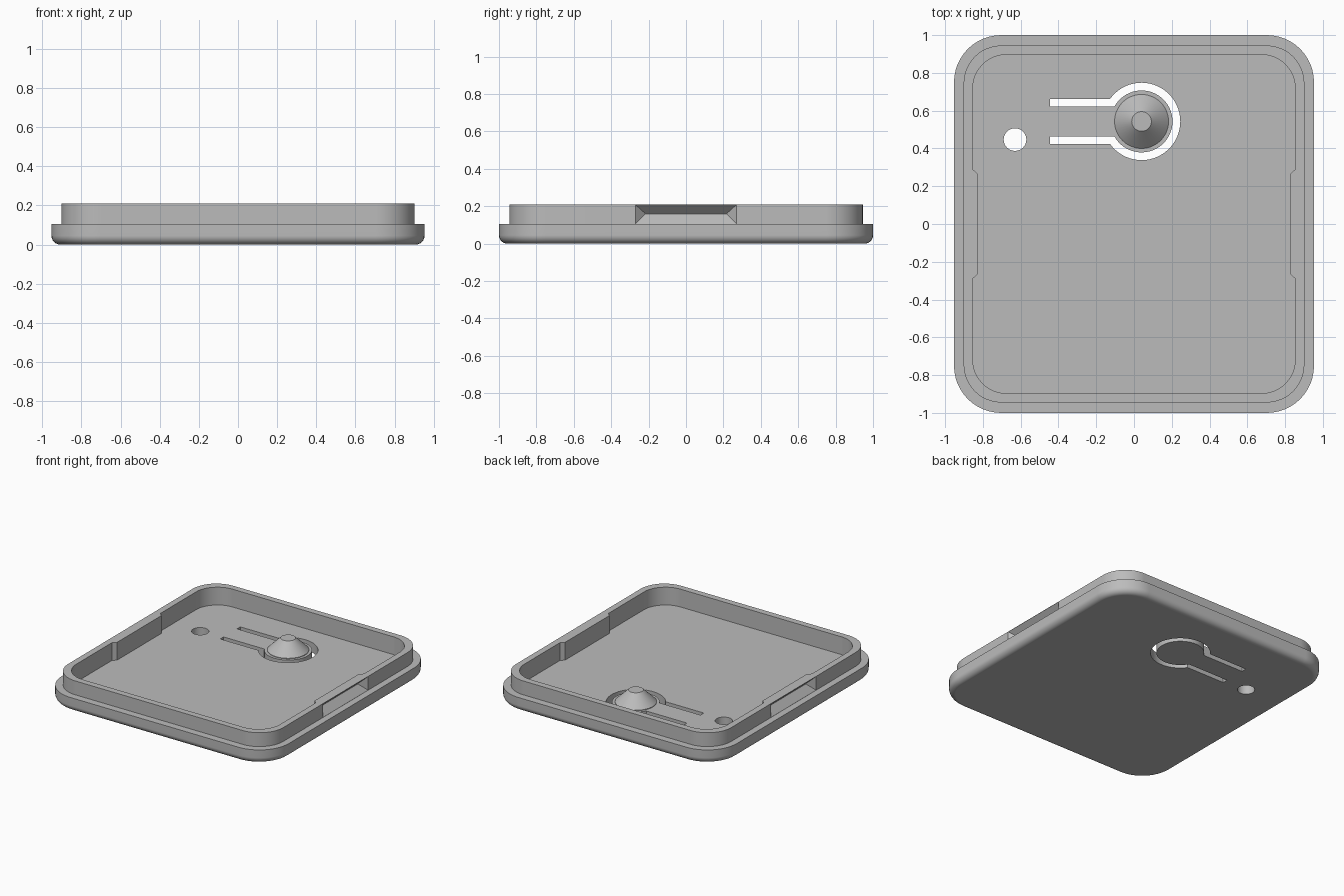
import bpy, bmesh
from math import sin, cos, pi, asin

if "Cube" in bpy.data.objects:
    bpy.data.objects.remove(bpy.data.objects["Cube"])

FLOOR, STEP, TOP = 0.075, 0.105, 0.21
BUTTON = (0.04, 0.543)

grey = bpy.data.materials.new("plain_grey")
grey.use_nodes = True
grey.diffuse_color = (0.5, 0.5, 0.5, 1)
grey.node_tree.nodes["Principled BSDF"].inputs["Base Color"].default_value = (0.5, 0.5, 0.5, 1)


def finish(bm, name):
    bmesh.ops.recalc_face_normals(bm, faces=bm.faces)
    mesh = bpy.data.meshes.new(name)
    bm.to_mesh(mesh)
    bm.free()
    mesh.materials.append(grey)
    obj = bpy.data.objects.new(name, mesh)
    bpy.context.collection.objects.link(obj)
    return obj


def arc(radius, start, end, steps, centre=(0, 0)):
    angles = [start + (end - start) * i / steps for i in range(steps + 1)]
    return [(centre[0] + radius * cos(a), centre[1] + radius * sin(a)) for a in angles]


def outline(hx, hy, r, bump=0):
    """Rounded rectangle whose long sides can step inward at the middle."""
    pts = []
    for k, (sx, sy) in enumerate([(1, 1), (-1, 1), (-1, -1), (1, -1)]):
        pts += arc(r, k * pi / 2, (k + 1) * pi / 2, 12, (sx * (hx - r), sy * (hy - r)))
        if k in (1, 3):
            side = -sy if k == 3 else -1
            side = 1 if k == 3 else -1
            for y, depth in [(0.29, 0), (0.265, bump), (-0.265, bump), (-0.29, 0)]:
                pts.append((side * (hx - depth), -side * y))
    return pts


def loft(loops, name):
    """Skin a list of (outline, z) rings and cap both ends."""
    bm = bmesh.new()
    rings = [[bm.verts.new((x, y, z)) for x, y in pts] for pts, z in loops]
    n = len(rings[0])
    for a, b in zip(rings, rings[1:]):
        for i in range(n):
            bm.faces.new((a[i], a[(i + 1) % n], b[(i + 1) % n], b[i]))
    bm.faces.new(rings[0][::-1])
    bm.faces.new(rings[-1])
    return finish(bm, name)


def cut(target, cutter):
    """Subtract the cutter and discard it."""
    mod = target.modifiers.new("cut", "BOOLEAN")
    mod.operation, mod.solver, mod.object = "DIFFERENCE", "EXACT", cutter
    bpy.context.view_layer.update()
    graph = bpy.context.evaluated_depsgraph_get()
    mesh = bpy.data.meshes.new_from_object(target.evaluated_get(graph))
    target.modifiers.clear()
    target.data = mesh
    bpy.data.objects.remove(cutter)


def smooth(obj):
    bpy.ops.object.select_all(action="DESELECT")
    obj.select_set(True)
    bpy.context.view_layer.objects.active = obj
    bpy.ops.object.shade_smooth_by_angle(angle=pi / 6)
    obj.modifiers.new("even_shading", "WEIGHTED_NORMAL").keep_sharp = True


# Cover: filleted base, stepped rim and recessed floor in one skin
HX, HY, R, FILLET = 0.953, 1.0, 0.25, 0.045
rings = []
for i in range(7):
    a = i / 6 * pi / 2
    inset = FILLET * (1 - sin(a))
    rings.append((outline(HX - inset, HY - inset, R - inset), FILLET * (1 - cos(a))))
rim_out = outline(0.902, 0.945, 0.2)
rim_in = outline(0.854, 0.897, 0.18, 0.026)
rings += [(outline(HX, HY, R), STEP), (rim_out, STEP), (rim_out, TOP),
          (rim_in, TOP), (rim_in, FLOOR)]
cover = loft(rings, "cover")

# Hip-ended snap grooves on both sides of the rim
for side in (1, -1):
    bm = bmesh.new()
    for x, y, low, high in [(0.94, 0.27, 0.1055, 0.208), (0.902, 0.27, 0.1055, 0.208),
                            (0.852, 0.218, 0.159, 0.161)]:
        for s in (1, -1):
            for z in (low, high):
                bm.verts.new((side * x, s * y, z))
    bmesh.ops.convex_hull(bm, input=bm.verts)
    cut(cover, finish(bm, "groove_cutter"))

# Keyhole slot that frees the spring tongue
GAP_OUT, GAP_IN, SLOT_END = 0.205, 0.164, -0.445
a, b = pi - asin(0.12 / GAP_OUT), pi - asin(0.08 / GAP_IN)
bx, by = BUTTON
slot = [(SLOT_END, by + 0.12)] + arc(GAP_OUT, a, -a, 48, BUTTON)
slot += [(SLOT_END, by - 0.12), (SLOT_END, by - 0.08)]
slot += arc(GAP_IN, -b, b, 48, BUTTON) + [(SLOT_END, by + 0.08)]
cut(cover, loft([(slot, -0.05), (slot, 0.15)], "slot_cutter"))

# Round indicator hole
hole = arc(0.06, 0, 2 * pi, 32, (-0.63, 0.447))[:-1]
cut(cover, loft([(hole, -0.05), (hole, 0.15)], "hole_cutter"))
smooth(cover)

# Conical button post on the tongue
post = loft([(arc(r, 0, 2 * pi, 48, BUTTON)[:-1], z)
             for r, z in [(0.143, FLOOR - 0.02), (0.143, FLOOR + 0.004), (0.052, 0.168)]],
            "button_post")
smooth(post)
